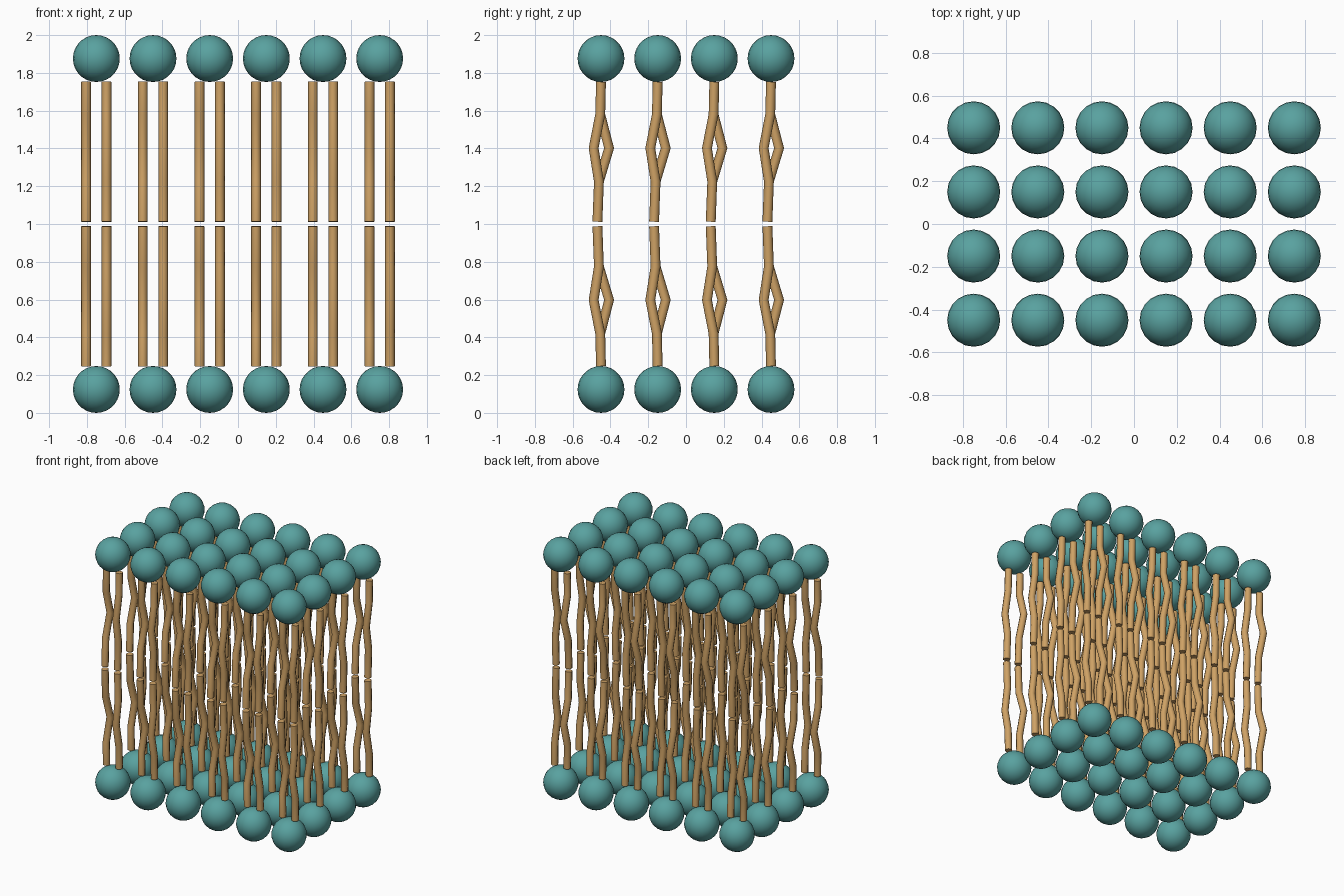
import bpy, math

if "Cube" in bpy.data.objects:
    bpy.data.objects.remove(bpy.data.objects["Cube"])

HEAD_R = 0.124
TAIL_R = 0.026
TAIL_X = 0.054
XS = [-0.75 + 0.3 * i for i in range(6)]
YS = [-0.45 + 0.3 * j for j in range(4)]
# upper tail path: (z, lean in y, bend weight)
PATH = [(1.753, 0.0, 0.0), (1.58, -0.004, 0.0), (1.402, 0.002, 0.041),
        (1.225, -0.011, 0.0), (1.012, -0.019, 0.0)]


def material(name, color):
    m = bpy.data.materials.new(name)
    m.diffuse_color = color
    m.use_nodes = True
    m.node_tree.nodes["Principled BSDF"].inputs["Base Color"].default_value = m.diffuse_color
    return m


def smooth(ob, degrees):
    bpy.ops.object.select_all(action='DESELECT')
    ob.select_set(True)
    bpy.context.view_layer.objects.active = ob
    bpy.ops.object.shade_smooth_by_angle(angle=math.radians(degrees))


teal = material("head_teal", (0.10, 0.36, 0.35, 1))
tan = material("tail_tan", (0.62, 0.36, 0.13, 1))

# Shared head mesh
bpy.ops.mesh.primitive_uv_sphere_add(segments=20, ring_count=14, radius=HEAD_R)
head = bpy.context.object
head.data.materials.append(teal)
smooth(head, 40)
head_mesh = head.data
bpy.data.objects.remove(head)


def tail_pair(name, flip):
    """Two kinked tubes bending opposite ways; flip mirrors about z = 1."""
    cu = bpy.data.curves.new(name, 'CURVE')
    cu.dimensions = '3D'
    cu.bevel_depth = TAIL_R
    cu.bevel_resolution = 2
    cu.use_fill_caps = True
    for side in (-1, 1):
        sp = cu.splines.new('POLY')
        sp.points.add(len(PATH) - 1)
        for p, (z, lean, bend) in zip(sp.points, PATH):
            p.co = (side * TAIL_X, lean - side * bend, 2 - z if flip else z, 1)
    ob = bpy.data.objects.new(name, cu)
    bpy.context.collection.objects.link(ob)
    bpy.ops.object.select_all(action='DESELECT')
    ob.select_set(True)
    bpy.context.view_layer.objects.active = ob
    bpy.ops.object.convert(target='MESH')
    ob = bpy.context.object
    ob.data.materials.clear()
    ob.data.materials.append(tan)
    smooth(ob, 50)
    mesh = ob.data
    bpy.data.objects.remove(ob)
    return mesh


def place(name, mesh, loc):
    ob = bpy.data.objects.new(name, mesh)
    ob.location = loc
    bpy.context.collection.objects.link(ob)


# Two facing layers of heads and tails on a 6 x 4 grid
for layer, flip, hz in (("upper", False, 2 - HEAD_R), ("lower", True, HEAD_R)):
    tails = tail_pair(layer + "_tails", flip)
    for x in XS:
        for y in YS:
            place(layer + "_head", head_mesh, (x, y, hz))
            place(layer + "_tail_pair", tails, (x, y, 0))
